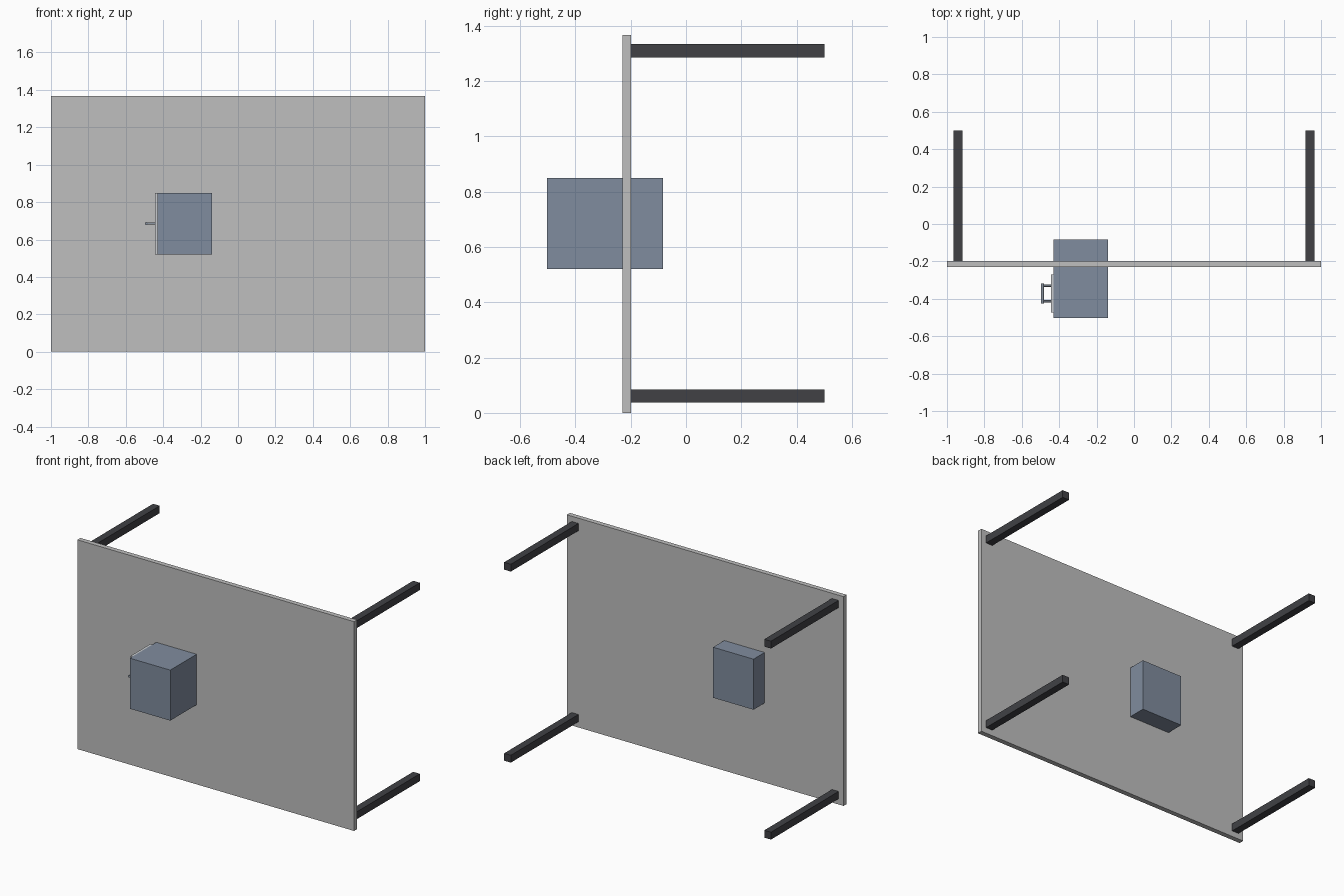
import bpy
import math

if "Cube" in bpy.data.objects:
    bpy.data.objects.remove(bpy.data.objects["Cube"], do_unlink=True)


def material(name, rgb):
    mat = bpy.data.materials.new(name)
    mat.use_nodes = True
    mat.diffuse_color = (*rgb, 1)
    mat.node_tree.nodes["Principled BSDF"].inputs["Base Color"].default_value = (*rgb, 1)
    return mat


def box(name, low, high, mat):
    centre = [(a + b) / 2 for a, b in zip(low, high)]
    bpy.ops.mesh.primitive_cube_add(size=1, location=centre)
    obj = bpy.context.object
    obj.name = name
    obj.scale = [b - a for a, b in zip(low, high)]
    bpy.ops.object.transform_apply(location=False, rotation=False, scale=True)
    obj.data.materials.append(mat)
    return obj


def rod(name, centre, radius, length, rotation, mat):
    bpy.ops.mesh.primitive_cylinder_add(vertices=16, radius=radius, depth=length,
                                        location=centre, rotation=rotation)
    obj = bpy.context.object
    obj.name = name
    obj.data.materials.append(mat)
    bpy.ops.object.shade_smooth_by_angle()
    return obj


grey = material("light grey", (0.52, 0.52, 0.52))
charcoal = material("charcoal", (0.052, 0.053, 0.06))
steel = material("steel blue", (0.216, 0.262, 0.342))
pale = material("pale panel grey", (0.58, 0.60, 0.62))
metal = material("handle metal", (0.25, 0.29, 0.35))

# Table top standing on its long edge, with four legs pointing back
box("table_top", (-1, -0.23, 0), (1, -0.198, 1.367), grey)
for side, x in (("right", -0.94), ("left", 0.94)):
    for level, z in (("lower", 0.061), ("upper", 1.309)):
        box(f"{level}_{side}_leg", (x - 0.024, -0.198, z - 0.024),
            (x + 0.024, 0.5, z + 0.024), charcoal)

# Cabinet passing through the table top
box("cabinet", (-0.43, -0.502, 0.52), (-0.138, -0.083, 0.85), steel)

# Drawer front and its pull handle on the cabinet's right side
box("drawer_front", (-0.445, -0.473, 0.52), (-0.43, -0.27, 0.85), pale)
quarter = math.pi / 2
rod("handle_bar", (-0.49, -0.371, 0.685), 0.008, 0.106, (quarter, 0, 0), metal)
for name, y in (("front_handle_post", -0.413), ("back_handle_post", -0.33)):
    rod(name, (-0.467, y, 0.685), 0.006, 0.046, (0, quarter, 0), metal)
